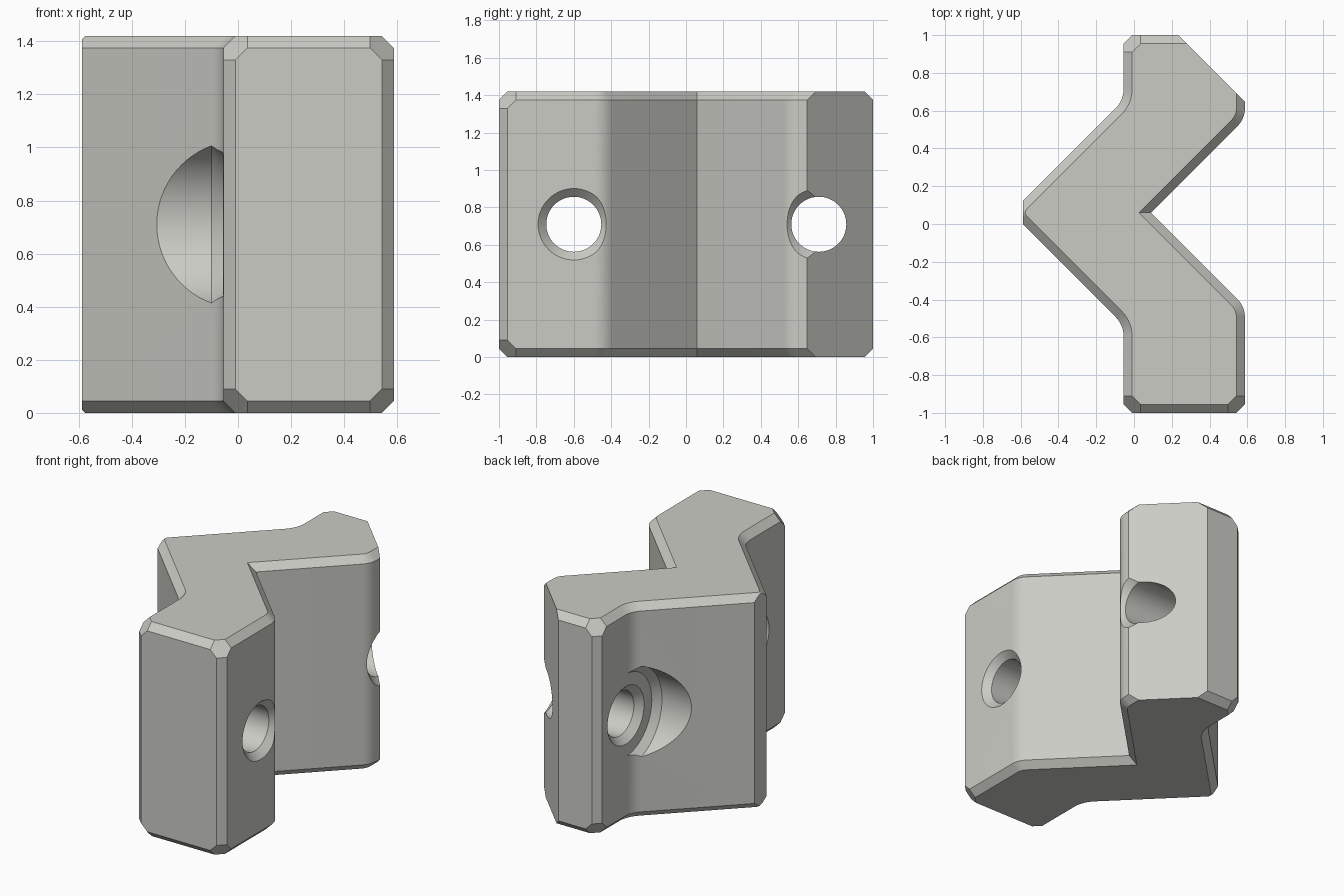
import bpy, bmesh, math
from mathutils import Vector

if "Cube" in bpy.data.objects:
    bpy.data.objects.remove(bpy.data.objects["Cube"])

H, C = 1.42, 0.045           # height and edge chamfer
X0, X1 = -0.055, 0.587       # left and right faces of the legs
TIP = -0.587                 # flat on the left point

# Corners of the zigzag outline, anticlockwise: x, y, trim length, arc steps
corners = [
    (X0, -1.0, C, 1), (X1, -1.0, C, 1), (X1, -0.437, 0.055, 8),
    (0.09, 0.06, 0, 0), (X1, 0.557, 0.055, 8), (X1, 1.0, C, 1),
    (X0, 1.0, C, 1), (X0, 0.655, 0.06, 8), (-0.65, 0.06, 0.07, 8),
    (X0, -0.535, 0.06, 8)]


def rounded(pts):
    """Replace each corner with a chamfer (1 step) or a tangent arc."""
    out = []
    for i, (x, y, t, n) in enumerate(pts):
        p = Vector((x, y))
        if not n:
            out.append(p)
            continue
        a = (Vector(pts[i - 1][:2]) - p).normalized()
        b = (Vector(pts[(i + 1) % len(pts)][:2]) - p).normalized()
        half = a.angle(b) / 2
        radius = t * math.tan(half)
        centre = p + (a + b).normalized() * (t / math.cos(half))
        s, e = p + a * t - centre, p + b * t - centre
        sweep = s.angle(e)
        for k in range(n + 1):
            f = k / n
            d = (s * math.sin((1 - f) * sweep) + e * math.sin(f * sweep)) / math.sin(sweep)
            out.append(centre + d.normalized() * radius)
    return out


def inset(pts, d):
    """Mitred inward offset of an anticlockwise outline."""
    out = []
    for i, p in enumerate(pts):
        u = (p - pts[i - 1]).normalized()
        v = (pts[(i + 1) % len(pts)] - p).normalized()
        n1, n2 = Vector((-u.y, u.x)), Vector((-v.y, v.x))
        out.append(p + (n1 + n2) * (d / (1 + n1.dot(n2))))
    return out


def loft(name, rings):
    """Closed solid through a stack of equal-length rings."""
    bm = bmesh.new()
    vs = [[bm.verts.new(p) for p in ring] for ring in rings]
    n = len(vs[0])
    for lo, hi in zip(vs, vs[1:]):
        for i in range(n):
            j = (i + 1) % n
            bm.faces.new((lo[i], lo[j], hi[j], hi[i]))
    bm.faces.new(vs[0][::-1])
    bm.faces.new(vs[-1])
    bmesh.ops.recalc_face_normals(bm, faces=bm.faces)
    mesh = bpy.data.meshes.new(name)
    bm.to_mesh(mesh)
    bm.free()
    ob = bpy.data.objects.new(name, mesh)
    bpy.context.collection.objects.link(ob)
    return ob


def slice_off(bm, point, normal):
    """Remove everything beyond a plane and close the cut."""
    r = bmesh.ops.bisect_plane(bm, geom=bm.verts[:] + bm.edges[:] + bm.faces[:],
                               plane_co=point, plane_no=normal, clear_outer=True)
    edges = [g for g in r["geom_cut"] if isinstance(g, bmesh.types.BMEdge)]
    bmesh.ops.holes_fill(bm, edges=edges, sides=0)


# Bracket body with chamfered top and bottom rims
outer = rounded(corners)
inner = inset(outer, C)
bracket = loft("zigzag_bracket", [
    [(p.x, p.y, z) for p in ring]
    for ring, z in ((inner, 0), (outer, C), (outer, H - C), (inner, H))])

bm = bmesh.new()
bm.from_mesh(bracket.data)
# Diagonal corner facets
for x, y, sx, sy in ((X0, -1, -1, -1), (X1, -1, 1, -1), (X0, 1, -1, 1)):
    for z, sz in ((0, -1), (H, 1)):
        n = Vector((sx, sy, sz))
        slice_off(bm, Vector((x, y, z)) - n * C, n)
# Slanted cut at the back right, and the flat on the left point
slice_off(bm, (0.235, 1, 0), (1, 1, 0))
slice_off(bm, (TIP, 0, 0), (-1, 0, 0))
bmesh.ops.recalc_face_normals(bm, faces=bm.faces)
bm.to_mesh(bracket.data)
bm.free()

# Screw holes along x: wide recess, countersink, bore, countersink
hole_profile = [(-1, 0.316), (-0.1, 0.316), (-0.056, 0.272), (-0.056, 0.191),
                (-0.012, 0.147), (0.543, 0.147), (0.6, 0.204), (1, 0.204)]
SEG = 72
bpy.context.view_layer.objects.active = bracket
for cy in (-0.6, 0.71):
    cutter = loft("hole_cutter", [
        [(x, cy + r * math.cos(2 * math.pi * k / SEG),
          H / 2 + r * math.sin(2 * math.pi * k / SEG)) for k in range(SEG)]
        for x, r in hole_profile])
    cutter.hide_render = True
    mod = bracket.modifiers.new("hole", "BOOLEAN")
    mod.operation, mod.solver, mod.object = "DIFFERENCE", "EXACT", cutter
    bpy.ops.object.modifier_apply(modifier=mod.name)
    bpy.data.objects.remove(cutter)

# Finish
grey = bpy.data.materials.new("warm_grey")
grey.diffuse_color = (0.6, 0.6, 0.56, 1)
grey.use_nodes = True
grey.node_tree.nodes["Principled BSDF"].inputs["Base Color"].default_value = grey.diffuse_color
bracket.data.materials.clear()
bracket.data.materials.append(grey)
for poly in bracket.data.polygons:
    poly.material_index = 0
bracket.select_set(True)
bpy.ops.object.shade_smooth_by_angle(angle=math.radians(25))
